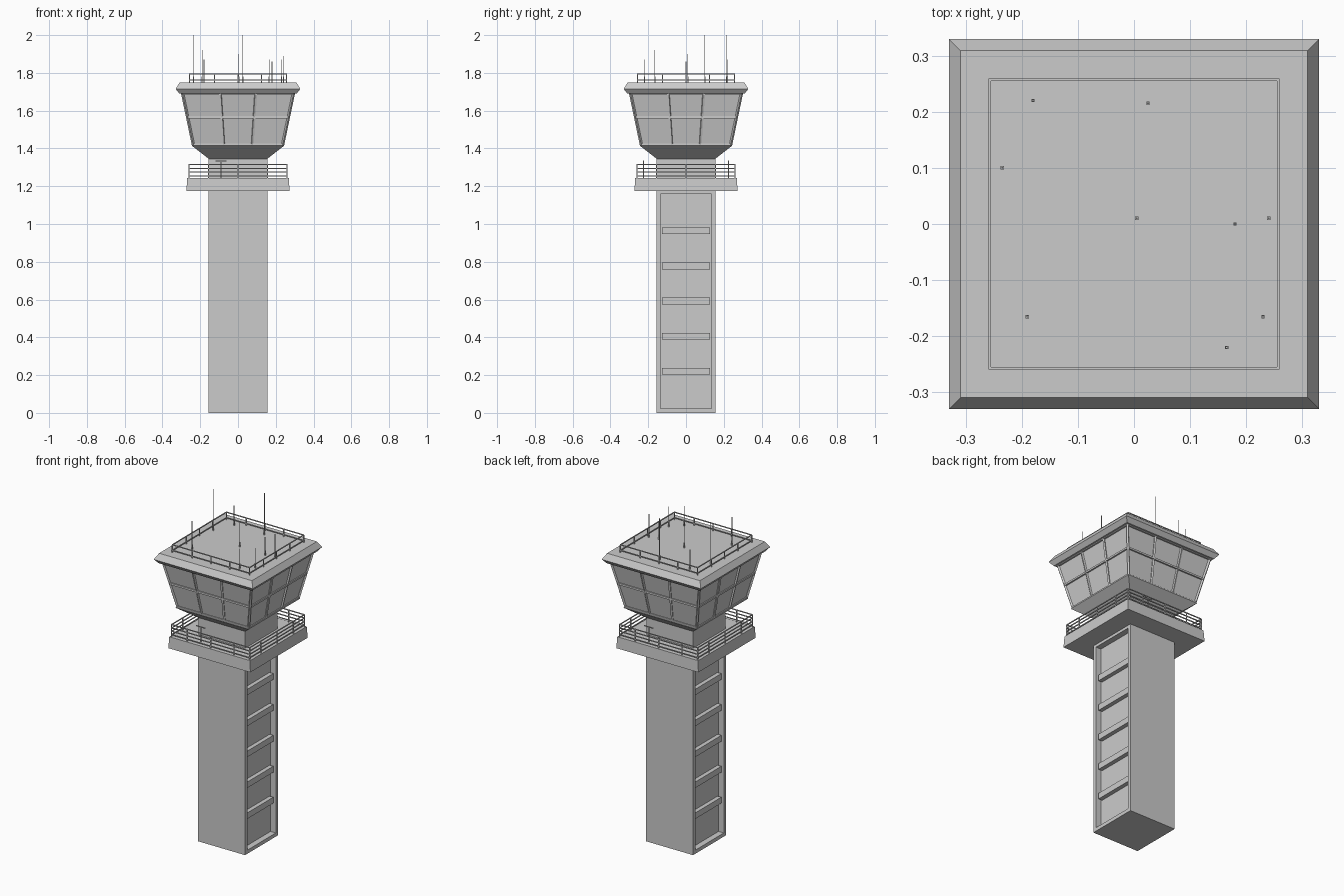
import bpy
import bmesh
from math import pi
from mathutils import Matrix, Vector

cube = bpy.data.objects.get("Cube")
if cube:
    bpy.data.objects.remove(cube, do_unlink=True)

grey = bpy.data.materials.new("concrete_grey")
grey.use_nodes = True
colour = (0.6, 0.6, 0.6, 1)
grey.diffuse_color = colour
grey.node_tree.nodes["Principled BSDF"].inputs["Base Color"].default_value = colour


def finish(name, bm):
    bmesh.ops.recalc_face_normals(bm, faces=bm.faces)
    mesh = bpy.data.meshes.new(name)
    bm.to_mesh(mesh)
    bm.free()
    mesh.materials.append(grey)
    obj = bpy.data.objects.new(name, mesh)
    bpy.context.collection.objects.link(obj)
    return obj


def square_tower(name, profile):
    """Closed square solid lofted through (half width, height) pairs."""
    bm = bmesh.new()
    rings = [[bm.verts.new((h * sx, h * sy, z))
              for sx, sy in ((-1, -1), (1, -1), (1, 1), (-1, 1))] for h, z in profile]
    for low, high in zip(rings, rings[1:]):
        for i in range(4):
            j = (i + 1) % 4
            bm.faces.new((low[i], low[j], high[j], high[i]))
    bm.faces.new(rings[0][::-1])
    bm.faces.new(rings[-1])
    return finish(name, bm)


def add_bar(bm, a, b, width, depth=None):
    """Square bar from a to b."""
    a, b = Vector(a), Vector(b)
    d = b - a
    turn = d.to_track_quat("Z", "Y").to_matrix().to_4x4()
    size = Matrix.Diagonal((width, depth or width, d.length, 1))
    bmesh.ops.create_cube(bm, size=1, matrix=Matrix.Translation((a + b) / 2) @ turn @ size)


def four_sides(name, bars, width):
    """Repeat the front side's bars around the tower."""
    bm = bmesh.new()
    for side in range(4):
        turn = Matrix.Rotation(side * pi / 2, 3, "Z")
        for a, b in bars:
            add_bar(bm, turn @ Vector(a), turn @ Vector(b), width)
    return finish(name, bm)


def railing(name, half, base, heights, posts, width):
    top = heights[-1]
    bars = [((-half, -half, z), (half, -half, z)) for z in heights]
    bars += [((x, -half, base), (x, -half, top)) for x in posts]
    four_sides(name, bars, width)


# Shaft with a tall recessed panel on each side
HALF, DEPTH = 0.157, 0.035
bm = bmesh.new()
bmesh.ops.create_cube(bm, size=1, matrix=Matrix.Translation((0, 0, 0.59))
                      @ Matrix.Diagonal((2 * HALF, 2 * HALF, 1.18, 1)))
bm.normal_update()
sides = [f for f in bm.faces if abs(f.normal.x) > 0.9]
bmesh.ops.inset_individual(bm, faces=sides, thickness=0.031)
for face in bmesh.ops.extrude_discrete_faces(bm, faces=sides)["faces"]:
    inward = -DEPTH if face.calc_center_median().x > 0 else DEPTH
    bmesh.ops.translate(bm, verts=face.verts, vec=(inward, 0, 0))
finish("shaft", bm)

# Ledges crossing the recessed panels
bm = bmesh.new()
for side in (-1, 1):
    for i in range(5):
        z = 0.22 + i * 0.186
        bmesh.ops.create_cube(bm, size=1, matrix=Matrix.Translation((side * 0.134, 0, z))
                              @ Matrix.Diagonal((0.026, 0.252, 0.036, 1)))
finish("panel_ledges", bm)

# Balcony, neck and cab
square_tower("balcony_slab", [(0.273, 1.175), (0.269, 1.243)])
square_tower("neck", [(0.155, 1.24), (0.155, 1.35)])
square_tower("cab_base", [(0.155, 1.345), (0.245, 1.415), (0.236, 1.42)])
square_tower("cab_windows", [(0.234, 1.415), (0.293, 1.7)])
square_tower("roof", [(0.298, 1.69), (0.31, 1.69), (0.33, 1.715), (0.309, 1.75)])


# Window frames following the sloping glass
def glass(fraction, z):
    half = 0.236 + (z - 1.415) * 0.21
    return (fraction * half, -half, z)


frames = [(glass(f, 1.415), glass(f, 1.698)) for f in (-1, -0.32, 0.32)]
frames += [(glass(-1, z), glass(1, z)) for z in (1.42, 1.565, 1.69)]
four_sides("window_frames", frames, 0.011)

# Railings
railing("balcony_railing", 0.26, 1.24, (1.255, 1.275, 1.295, 1.315),
        (-0.26, -0.155, 0, 0.155), 0.005)
railing("roof_railing", 0.257, 1.748, (1.762, 1.795), (-0.257, -0.125, 0, 0.125), 0.005)

# Roof aerials: x, y, top height
aerials = [(-0.235, 0.1, 2.0), (0.025, 0.215, 2.0), (-0.19, -0.165, 1.92),
           (-0.18, 0.22, 1.87), (0.005, 0.01, 1.9), (0.165, -0.22, 1.87),
           (0.18, 0, 1.86), (0.24, 0.01, 1.89), (0.23, -0.165, 1.87)]
bm = bmesh.new()
for x, y, top in aerials:
    add_bar(bm, (x, y, 1.748), (x, y, top), 0.003)
    add_bar(bm, (x, y, 1.748), (x, y, 1.78), 0.006)
finish("aerials", bm)

# Small lamp arms above the balcony
bm = bmesh.new()
for s in (-1, 1):
    add_bar(bm, (s * 0.12, s * 0.225, 1.333), (s * 0.06, s * 0.225, 1.333), 0.005)
    add_bar(bm, (s * 0.09, s * 0.225, 1.24), (s * 0.09, s * 0.225, 1.333), 0.004)
finish("lamp_arms", bm)
